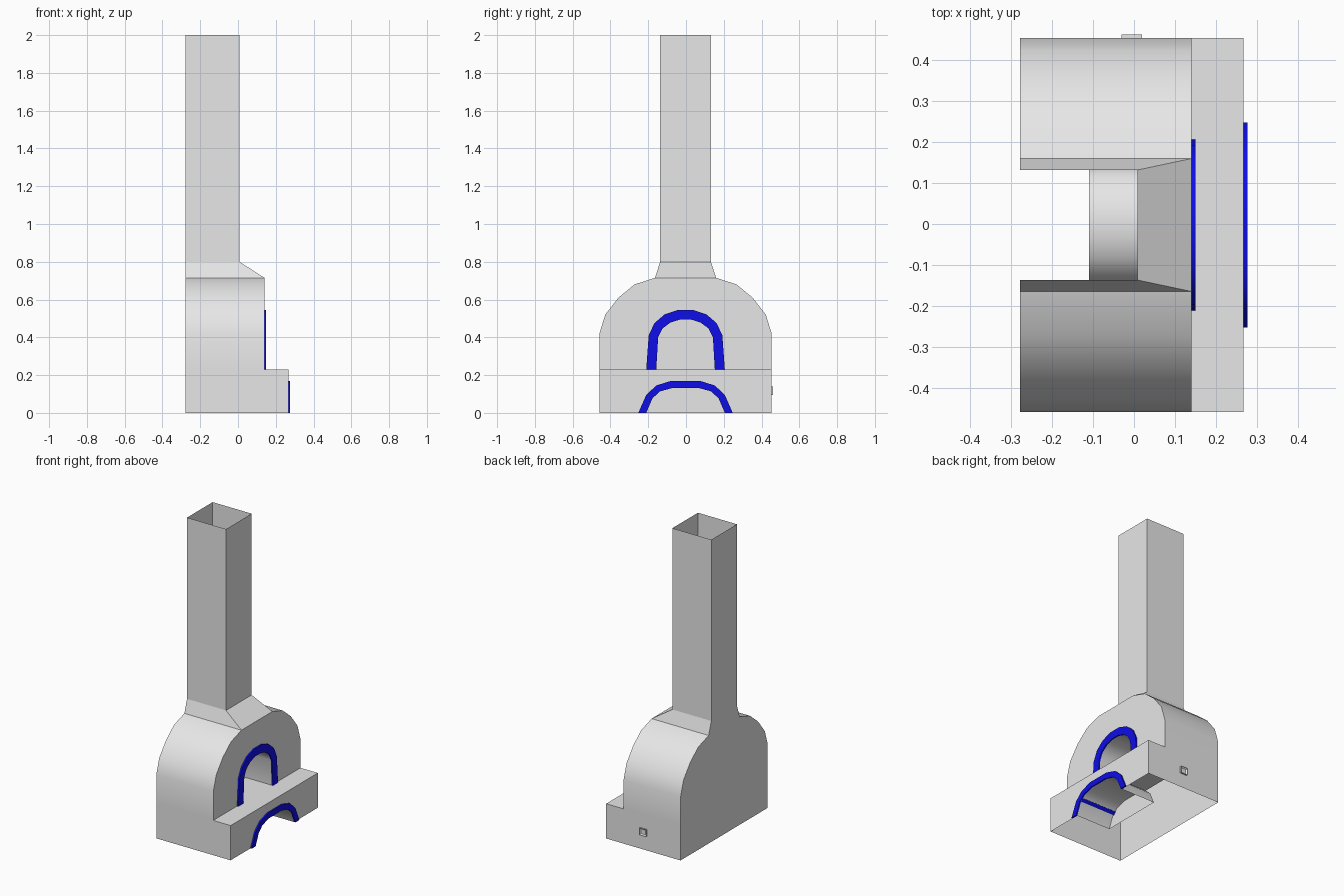
import bpy, bmesh, math

cube = bpy.data.objects.get("Cube")
if cube:
    bpy.data.objects.remove(cube)


def material(name, rgb):
    m = bpy.data.materials.new(name)
    m.use_nodes = True
    m.diffuse_color = (*rgb, 1)
    m.node_tree.nodes["Principled BSDF"].inputs["Base Color"].default_value = (*rgb, 1)
    return m


GREY = material("plaster grey", (0.8, 0.8, 0.8))
BLUE = material("trim blue", (0.005, 0.005, 0.9))

MID = -0.0025                                  # centre line of the body in y
BACK, FRONT, STEP, LEDGE = -0.2775, 0.14, 0.267, 0.23
DEPTH, TRIM = 0.25, 0.0095


def mirrored(half):
    """Full outline, left to right, from its -y half given as (y, z)."""
    return half + [(-y, z) for y, z in reversed(half)]


def at(x, outline):
    """Place a (y, z) outline on the plane x."""
    return [(x, y + MID, z) for y, z in outline]


def strip(a, b, closed=False):
    """Quads joining two rows of points."""
    n = len(a)
    return [[a[i], a[(i + 1) % n], b[(i + 1) % n], b[i]]
            for i in range(n if closed else n - 1)]


def build(name, faces, mats=(GREY,), rule=None):
    bm = bmesh.new()
    for f in faces:
        bm.faces.new([bm.verts.new(p) for p in f])
    bmesh.ops.remove_doubles(bm, verts=bm.verts, dist=0.0001)
    bmesh.ops.recalc_face_normals(bm, faces=bm.faces)
    if rule:
        for f in bm.faces:
            f.material_index = rule(f)
    mesh = bpy.data.meshes.new(name)
    bm.to_mesh(mesh)
    bm.free()
    ob = bpy.data.objects.new(name, mesh)
    bpy.context.collection.objects.link(ob)
    for m in mats:
        mesh.materials.append(m)
    bpy.ops.object.select_all(action='DESELECT')
    ob.select_set(True)
    bpy.context.view_layer.objects.active = ob
    bpy.ops.object.shade_smooth_by_angle(angle=math.radians(30))
    return ob


def ring(x0, x1, w, z):
    return [(x0, MID - w, z), (x1, MID - w, z), (x1, MID + w, z), (x0, MID + w, z)]


# Outlines
W = 0.456
shoulder = [(-W, LEDGE), (-W, 0.42), (-0.425, 0.52), (-0.355, 0.61),
            (-0.27, 0.68), (-0.162, 0.715)]
hearth_out = mirrored([(-0.208, LEDGE), (-0.195, 0.41), (-0.165, 0.475),
                       (-0.11, 0.522), (-0.04, 0.545)])
hearth_in = mirrored([(-0.155, LEDGE), (-0.145, 0.4), (-0.122, 0.447),
                      (-0.08, 0.478), (-0.03, 0.494)])
niche_out = mirrored([(-0.25, 0), (-0.208, 0.095), (-0.155, 0.145), (-0.075, 0.17)])
niche_in = mirrored([(-0.208, 0), (-0.175, 0.077), (-0.135, 0.114), (-0.065, 0.133)])

# Hollow body: curved sides, back wall, front wall with the hearth cut out
half = [(-W, 0)] + shoulder
faces = [at(BACK, mirrored(half)),
         at(FRONT, mirrored(shoulder) + hearth_in[::-1])]
for s in (1, -1):
    side = [(s * y, z) for y, z in half]
    faces += strip(at(BACK, side), at(FRONT, side))
build("body", faces)

# Front ledge with the log niche cut out
front = [(-W, 0), (-W, LEDGE), (W, LEDGE), (W, 0)]
build("ledge", strip(at(FRONT, front), at(STEP, front))
      + [at(STEP, front + niche_in[::-1])])

# Tapered throat and open chimney
low = ring(BACK, FRONT, 0.162, 0.715)
mid = ring(BACK, 0.008, 0.134, 0.8)
top = ring(BACK, 0.008, 0.134, 2.0)
build("throat", strip(low, mid, True))
build("chimney", strip(mid, top, True))


# Vaulted recesses with back walls, and the raised arch trims
def recess(name, x, arch, floor, mats=(GREY,), rule=None):
    a, b = at(x, arch), at(x - DEPTH, arch)
    faces = strip(a, b) + [b]
    if floor:
        faces.append([a[0], a[-1], b[-1], b[0]])
    build(name, faces, mats, rule)


def trim(name, x, outer, inner):
    loop = outer + inner[::-1]
    a, b = at(x, loop), at(x + TRIM, loop)
    build(name, strip(a, b, True)
          + strip(at(x + TRIM, outer), at(x + TRIM, inner)), (BLUE,))


recess("firebox", FRONT, hearth_in, True)
recess("log_niche", STEP, niche_in, False)
trim("hearth_trim", FRONT, hearth_out, hearth_in)
trim("niche_trim", STEP, niche_out, niche_in)

# Thin blue band along one side of the niche vault
lo, hi = [(-0.169, 0.08), (-0.152, 0.096)], [(-0.166, 0.077), (-0.149, 0.093)]
band = lo + hi[::-1]
build("niche_band", strip(at(STEP, band), at(STEP - DEPTH, band), True), (BLUE,))

# Small hollow square vent on the side wall
bm = bmesh.new()
bmesh.ops.create_cube(bm, size=1)
for v in bm.verts:
    v.co = (v.co.x * 0.05 - 0.006, v.co.y * 0.012 + 0.4555, v.co.z * 0.046 + 0.117)
outer_face = max(bm.faces, key=lambda f: f.calc_center_median().y)
bmesh.ops.inset_region(bm, faces=[outer_face], thickness=0.011)
for v in outer_face.verts:
    v.co.y -= 0.007
mesh = bpy.data.meshes.new("side_vent")
bm.to_mesh(mesh)
bm.free()
mesh.materials.append(GREY)
bpy.context.collection.objects.link(bpy.data.objects.new("side_vent", mesh))
